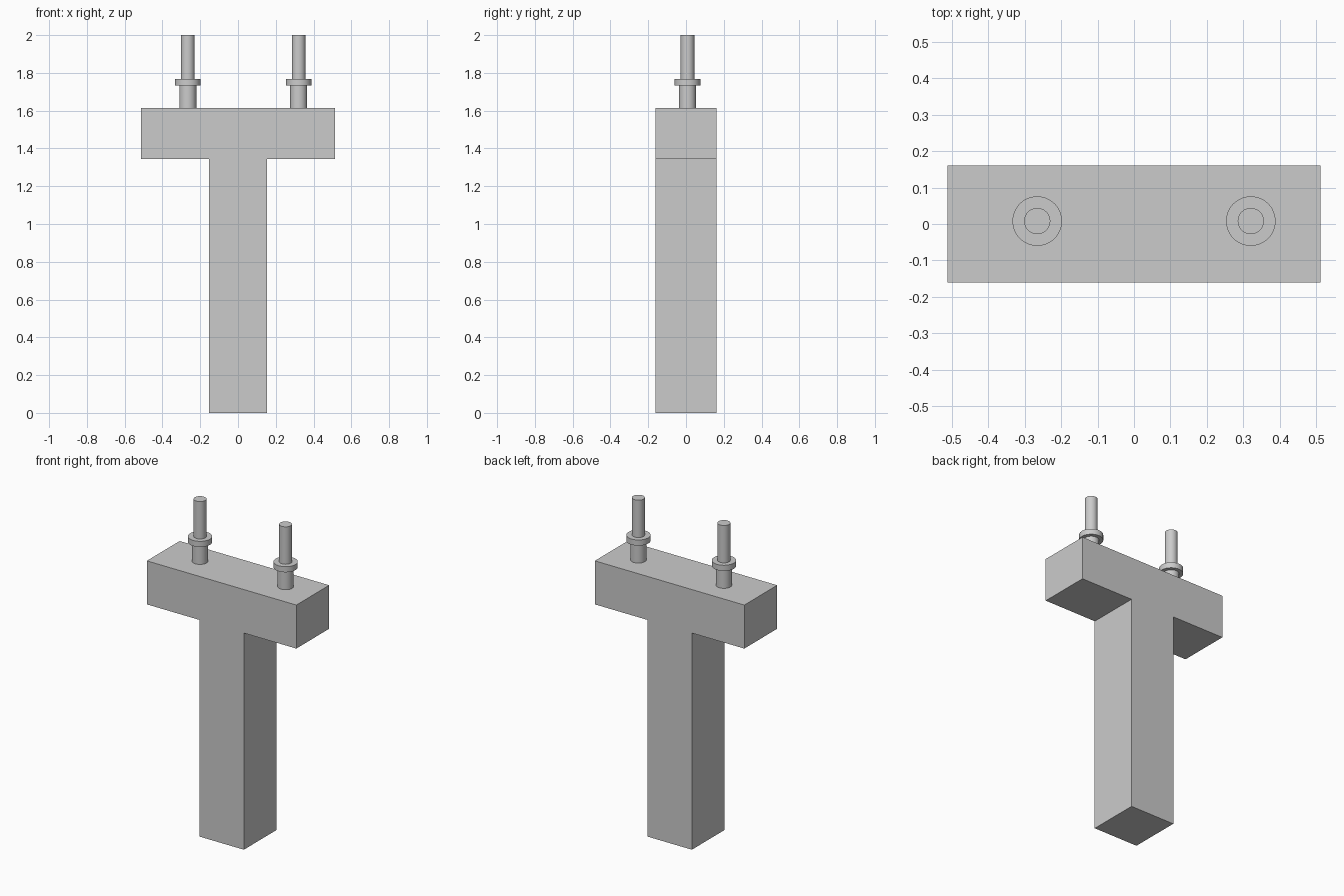
import bpy, bmesh, math

if "Cube" in bpy.data.objects:
    bpy.data.objects.remove(bpy.data.objects["Cube"])

TOP, UNDER = 1.614, 1.344      # cap top and underside heights
CAP, COL, DEPTH = 0.513, 0.153, 0.161


def make_object(name, bm):
    bmesh.ops.recalc_face_normals(bm, faces=bm.faces)
    mesh = bpy.data.meshes.new(name)
    bm.to_mesh(mesh)
    bm.free()
    obj = bpy.data.objects.new(name, mesh)
    bpy.context.collection.objects.link(obj)
    return obj


# T-shaped pier: half profile mirrored, then extruded front to back
half = [(COL, 0), (COL, UNDER), (CAP, UNDER), (CAP, TOP)]
outline = half + [(-x, z) for x, z in reversed(half)]
bm = bmesh.new()
face = bm.faces.new([bm.verts.new((x, -DEPTH, z)) for x, z in outline])
ext = bmesh.ops.extrude_face_region(bm, geom=[face])
verts = [g for g in ext["geom"] if isinstance(g, bmesh.types.BMVert)]
bmesh.ops.translate(bm, vec=(0, 2 * DEPTH, 0), verts=verts)
make_object("pier", bm)


# Stepped stud: sleeve, collar and rod turned as one profile
def stud(name, x, y, sides=48):
    profile = [(0.045, TOP), (0.045, 1.733), (0.068, 1.733),
               (0.068, 1.768), (0.036, 1.768), (0.036, 2.0)]
    bm = bmesh.new()
    rings = []
    for r, z in profile:
        rings.append([bm.verts.new((r * math.cos(2 * math.pi * i / sides),
                                    r * math.sin(2 * math.pi * i / sides), z))
                      for i in range(sides)])
    for a, b in zip(rings, rings[1:]):
        for i in range(sides):
            j = (i + 1) % sides
            bm.faces.new((a[i], a[j], b[j], b[i]))
    bm.faces.new(rings[0])
    bm.faces.new(rings[-1])
    obj = make_object(name, bm)
    obj.location = (x, y, 0)
    bpy.ops.object.select_all(action='DESELECT')
    obj.select_set(True)
    bpy.context.view_layer.objects.active = obj
    bpy.ops.object.shade_smooth_by_angle(angle=math.radians(30))


stud("left_stud", -0.266, 0.008)
stud("right_stud", 0.321, 0.008)
